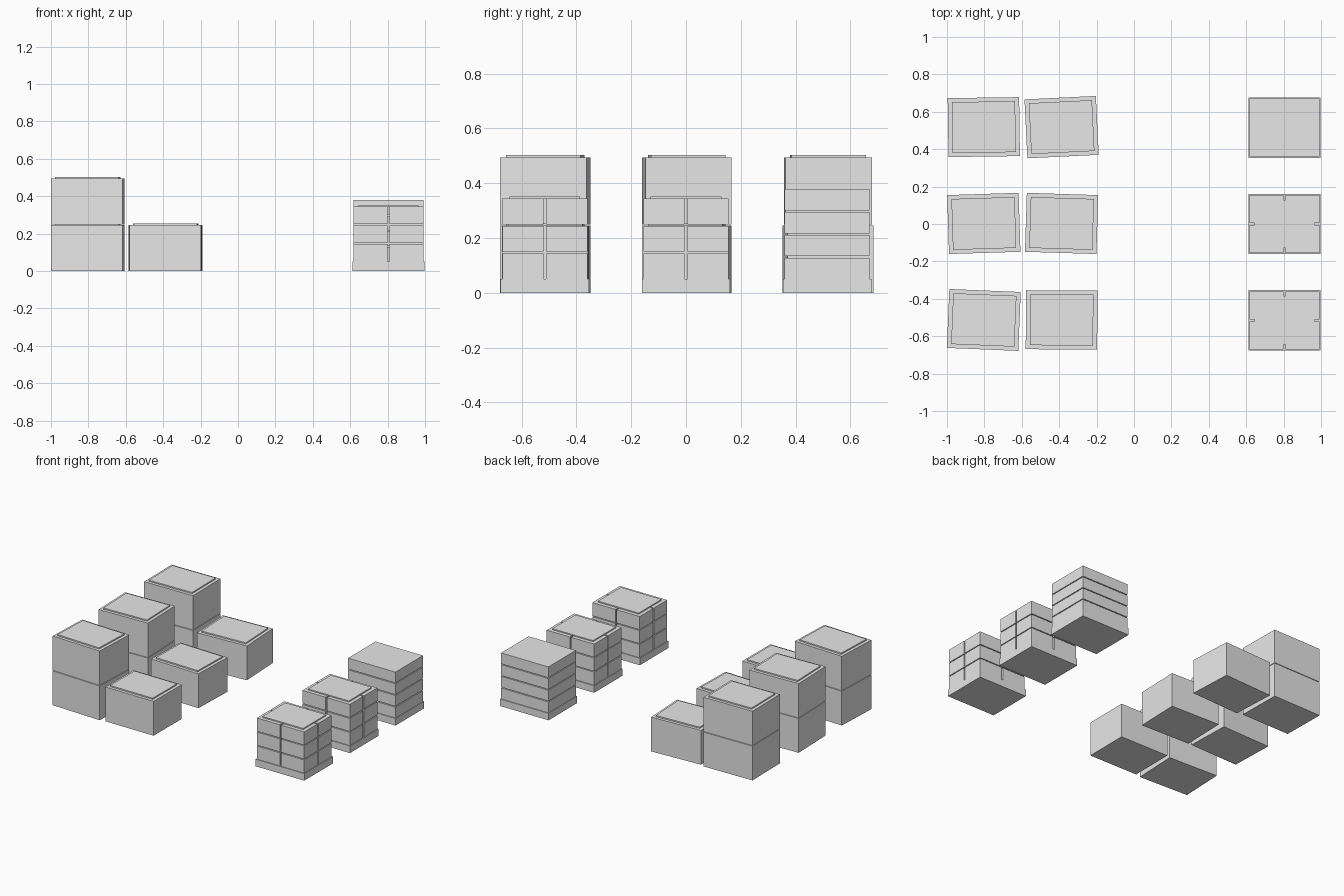
import bpy, bmesh
from math import radians
from mathutils import Matrix, Vector

cube = bpy.data.objects.get("Cube")
if cube:
    bpy.data.objects.remove(cube, do_unlink=True)

grey = bpy.data.materials.new("plain_grey")
grey.use_nodes = True
grey.diffuse_color = (0.8, 0.8, 0.8, 1)
grey.node_tree.nodes["Principled BSDF"].inputs["Base Color"].default_value = (0.8, 0.8, 0.8, 1)


def make_blocks(name, blocks, location, angle=0):
    """One object from blocks given as (centre x, centre y, bottom, size x, size y, height)."""
    bm = bmesh.new()
    for x, y, bottom, sx, sy, h in blocks:
        place = Matrix.Translation(Vector((x, y, bottom + h / 2)))
        bmesh.ops.create_cube(bm, size=1, matrix=place @ Matrix.Diagonal((sx, sy, h, 1)))
    mesh = bpy.data.meshes.new(name)
    bm.to_mesh(mesh)
    bm.free()
    mesh.materials.append(grey)
    obj = bpy.data.objects.new(name, mesh)
    obj.location = location
    obj.rotation_euler.z = radians(angle)
    bpy.context.collection.objects.link(obj)
    return obj


# Large crates: two high in the right column, single beside it, each slightly turned
ROWS = {"front": -0.513, "middle": 0.003, "back": 0.518}
TURNS = {"front": (-2.4, -0.4), "middle": (1.8, -1.8), "back": (0.8, 2.8)}
BODY = (0, 0, 0, 0.382, 0.315, 0.245)
LID = (0, 0, 0.245, 0.338, 0.272, 0.009)

for row, y in ROWS.items():
    outer, inner = TURNS[row]
    for level, z in (("lower", 0), ("upper", 0.249)):
        make_blocks(f"{row}_{level}_crate", [BODY], (-0.803, y, z), outer)
        make_blocks(f"{row}_{level}_crate_lid", [LID], (-0.803, y, z), outer)
    make_blocks(f"{row}_single_crate", [BODY], (-0.387, y, 0), inner)
    make_blocks(f"{row}_single_crate_lid", [LID], (-0.387, y, 0), inner)

# Pallets with stacked loads
PALLET_X, DECK = 0.805, 0.05
LOAD_X, LOAD_Y = 0.374, 0.31
GAP, SEAM = 0.01, 0.006

for row, y in (("front", -0.515), ("middle", 0), ("back", 0.515)):
    spot = (PALLET_X, y, 0)
    make_blocks(f"{row}_pallet", [(0, 0, 0, 0.384, 0.322, DECK)], spot)
    if row == "back":
        # Four full-width slabs
        pitch = 0.0835
        slabs = [(0, 0, DECK + i * pitch, LOAD_X, LOAD_Y, pitch - SEAM) for i in range(4)]
        make_blocks("back_stacked_slabs", slabs, spot)
    else:
        # Three layers of two by two cartons, with a thin cover sheet
        pitch = 0.1
        w, d = (LOAD_X - GAP) / 2, (LOAD_Y - GAP) / 2
        cartons = [(sx * (w + GAP) / 2, sy * (d + GAP) / 2, DECK + i * pitch, w, d, pitch - SEAM)
                   for i in range(3) for sx in (-1, 1) for sy in (-1, 1)]
        make_blocks(f"{row}_cartons", cartons, spot)
        top = DECK + 3 * pitch - SEAM
        make_blocks(f"{row}_cover_sheet", [(0, 0, top, 0.322, 0.258, 0.008)], spot)
